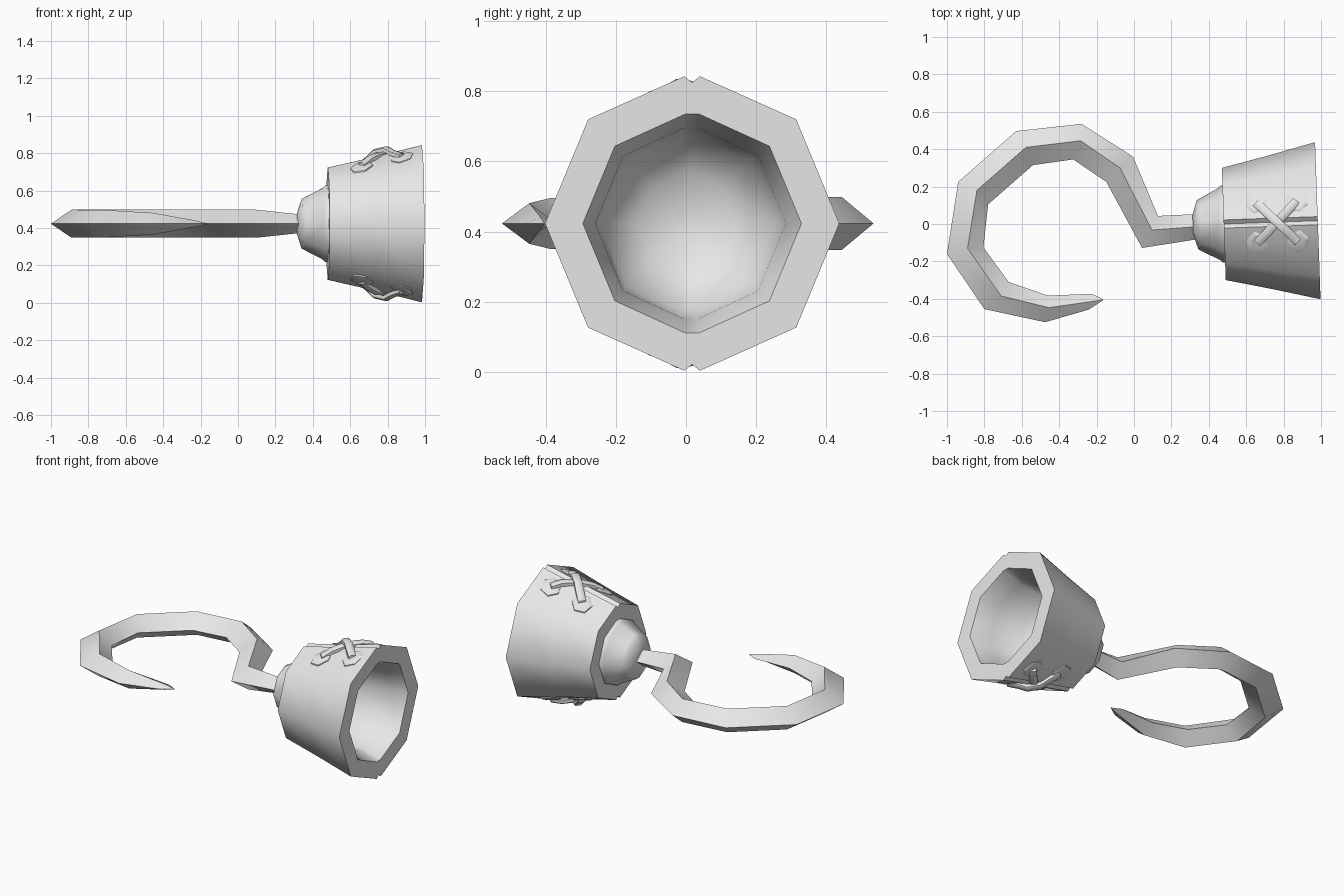
import bpy, math
from mathutils import Vector, Matrix

if "Cube" in bpy.data.objects:
    bpy.data.objects.remove(bpy.data.objects["Cube"])

CZ = 0.423                      # height of the main axis
TILT = Matrix.Translation((0.48, 0, CZ)) @ Matrix.Rotation(math.radians(2.0), 4, 'Z')

mat = bpy.data.materials.new("grey")
mat.diffuse_color = (0.8, 0.8, 0.8, 1)
mat.use_nodes = True
mat.node_tree.nodes["Principled BSDF"].inputs["Base Color"].default_value = mat.diffuse_color


def make(name, verts, faces, angle=50):
    me = bpy.data.meshes.new(name)
    me.from_pydata([tuple(v) for v in verts], [], faces)
    me.materials.append(mat)
    ob = bpy.data.objects.new(name, me)
    bpy.context.collection.objects.link(ob)
    bpy.ops.object.select_all(action='DESELECT')
    ob.select_set(True)
    bpy.context.view_layer.objects.active = ob
    bpy.ops.object.mode_set(mode='EDIT')
    bpy.ops.mesh.select_all(action='SELECT')
    bpy.ops.mesh.normals_make_consistent(inside=False)
    bpy.ops.object.mode_set(mode='OBJECT')
    bpy.ops.object.shade_smooth_by_angle(angle=math.radians(angle))
    return ob


def skin(rings):
    """Join equal rings into a closed tube with end caps."""
    n = len(rings[0])
    verts = [v for r in rings for v in r]
    faces = [(k * n + i, k * n + (i + 1) % n, (k + 1) * n + (i + 1) % n, (k + 1) * n + i)
             for k in range(len(rings) - 1) for i in range(n)]
    faces += [tuple(range(n)), tuple(range(len(verts) - n, len(verts)))]
    return verts, faces


# hook: diamond section given by outer point, ridge point, inner point, half height
hook = [
    ((0.33, 0.053), (0.33, -0.015), (0.33, -0.083), 0.05),
    ((0.128, 0.043), (0.096, -0.032), (0.043, -0.128), 0.075),
    ((-0.005, 0.36), (-0.075, 0.30), (-0.148, 0.225), 0.075),
    ((-0.28, 0.535), (-0.285, 0.445), (-0.325, 0.345), 0.075),
    ((-0.63, 0.497), (-0.578, 0.41), (-0.54, 0.315), 0.075),
    ((-0.94, 0.225), (-0.84, 0.18), (-0.78, 0.105), 0.075),
    ((-1.0, -0.16), (-0.89, -0.13), (-0.805, -0.125), 0.075),
    ((-0.80, -0.455), (-0.71, -0.385), (-0.67, -0.31), 0.073),
    ((-0.475, -0.525), (-0.455, -0.447), (-0.46, -0.383), 0.058),
    ((-0.24, -0.457), (-0.23, -0.415), (-0.225, -0.373), 0.018),
    ((-0.165, -0.407), (-0.165, -0.405), (-0.165, -0.403), 0.002),
]
make("hook", *skin([[(*o, CZ), (*m, CZ + h), (*i, CZ), (*m, CZ - h)] for o, m, i, h in hook]))


def ring(x, r, notch):
    """Octagon in the yz plane, with a small seam notch at top and bottom."""
    pts = []
    for i in range(8):
        a = math.pi / 2 + i * math.pi / 4
        y, z = r * math.cos(a), r * math.sin(a)
        if i % 4 == 0:
            s = 1 if i == 0 else -1
            w = 0.022 if notch else min(0.02, r * 0.1)
            d = 0.018 if notch else 0
            pts += [(x, s * w, z), (x, 0, z - s * d), (x, -s * w, z)]
        else:
            pts.append((x, y, z))
    return [TILT @ Vector(p) for p in pts]


# cup: outer wall, rim, hollow inside
outer = [(0.0, 0.20), (0.0, 0.30), (0.24, 0.355), (0.503, 0.42)]
inner = [(0.503, 0.312), (0.38, 0.272), (0.17, 0.25), (0.08, 0.14), (0.06, 0.02)]
make("cup", *skin([ring(x, r, k > 0) for k, (x, r) in enumerate(outer)]
                  + [ring(x, r, False) for x, r in inner]))

# collar between cup and hook
collar = [(0.02, 0.205), (-0.012, 0.205), (-0.025, 0.192), (-0.12, 0.143), (-0.14, 0.132), (-0.165, 0.055)]
make("collar", *skin([ring(x, r, False) for x, r in collar]))


def surf(x, y):
    """Height of the upper cup wall above the axis."""
    return 0.30 + 0.235 * x - 0.414 * abs(y)


def side_point(x, y, h, s):
    return TILT @ Vector((x, y, s * (surf(x, y) + h)))


def lace(name, d, lift, s):
    """Diagonal strap; d picks the diagonal, s the top or bottom side."""
    cx, half = 0.285, 0.024
    side = Vector((-d, 1)).normalized() * half
    rings = []
    for t, h in ((-1, 0.012), (-0.6, 0.02), (-0.25, lift), (0.25, lift), (0.6, 0.02), (1, 0.012)):
        x, y = cx + 0.11 * t, 0.11 * t * d
        base = surf(x, y)
        rings.append([TILT @ Vector((x + k * side.x, y + k * side.y, s * (base + h + g)))
                      for k, g in ((1, -0.012), (1, 0.008), (0.6, 0.016),
                                   (-0.6, 0.016), (-1, 0.008), (-1, -0.012))])
    make(name, *skin(rings))
    # hexagonal end pads
    for e in (-1, 1):
        px, py = cx + 0.108 * e, 0.108 * e * d
        hexa = [(math.cos(math.pi * i / 3 + math.pi / 4 * d), math.sin(math.pi * i / 3 + math.pi / 4 * d))
                for i in range(6)]
        make(name + "_pad", *skin([[side_point(px + r * c, py + r * q, h, s) for c, q in hexa]
                                   for r, h in ((0.062, -0.02), (0.062, 0.010), (0.045, 0.018))]), angle=25)


for label, s in (("top", 1), ("bottom", -1)):
    lace(label + "_lace_under", 1, 0.012, s)
    lace(label + "_lace_over", -1, 0.034, s)
